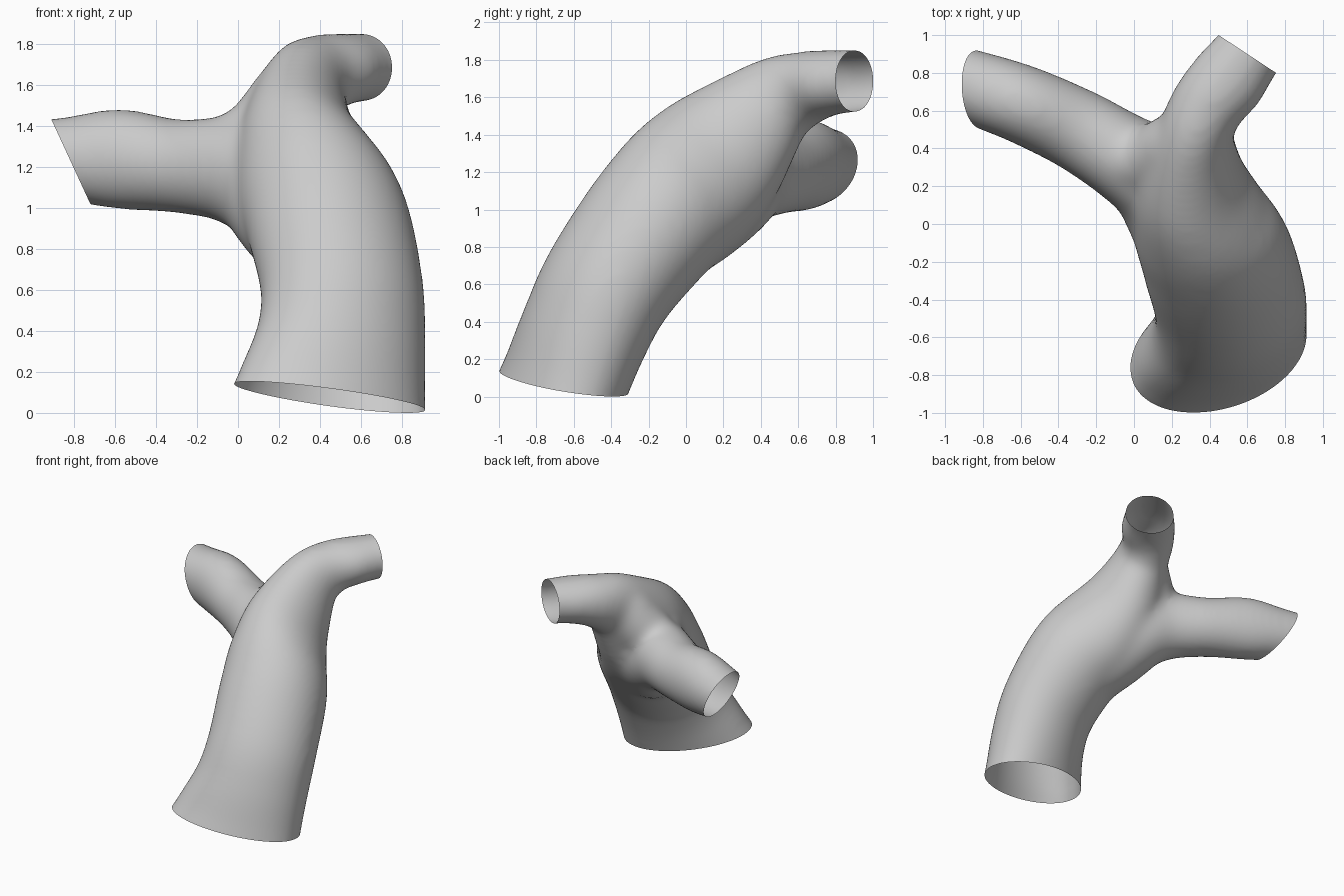
import bpy, bmesh, math
from mathutils import Vector

SIDES, STEPS = 48, 6

cube = bpy.data.objects.get("Cube")
if cube:
    bpy.data.objects.remove(cube, do_unlink=True)

# Rings: centre x, y, z, half width, half depth, heading of the width axis in degrees
TRUNK = [
    (.43, -.71, -.08, .53, .32, 22),
    (.46, -.65, .08, .487, .315, 22),
    (.505, -.54, .35, .43, .33, 25),
    (.508, -.41, .61, .41, .35, 28),
    (.44, -.175, .925, .405, .385, 26),
    (.35, .015, 1.12, .365, .41, 10),
    (.30, .215, 1.325, .293, .37, -10),
    (.322, .46, 1.56, .206, .26, -25),
    (.39, .63, 1.645, .198, .205, -32),
    (.50, .765, 1.677, .208, .178, -36),
    (.60, .90, 1.687, .188, .168, -34),
    (.71, 1.04, 1.69, .188, .168, -34),
]
BRANCH = [
    (.41, -.20, .87, .32, .33, 35),
    (.29, .02, 1.01, .31, .34, 45),
    (.15, .22, 1.135, .285, .315, 50),
    (-.05, .35, 1.19, .237, .262, 58),
    (-.30, .50, 1.205, .22, .23, 63),
    (-.58, .63, 1.24, .21, .247, 66),
    (-.82, .715, 1.24, .20, .21, 68),
    (-1.05, .80, 1.245, .175, .18, 68),
]
SHOULDER = [
    (-.12, .36, 1.22, .16, .19, 112),
    (.10, .34, 1.33, .19, .205, 112),
    (.20, .385, 1.44, .195, .21, 112),
    (.29, .44, 1.55, .19, .21, 112),
    (.37, .54, 1.61, .16, .17, 112),
]
# Open ends: point on the cut, outward direction
CUTS = [
    ((.455, -.65, .075), (-.11, -.131, -1)),
    ((.60, .90, 1.68), (.55, .835, 0)),
    ((-.82, .71, 1.235), (-.91, 0, -.42)),
]


def spline(keys):
    """Smoothly resample the ring list."""
    pts = [keys[0]] + list(keys) + [keys[-1]]
    out = []
    for i in range(1, len(pts) - 2):
        for s in range(STEPS):
            t = s / STEPS
            out.append([.5 * (2 * b + (c - a) * t + (2 * a - 5 * b + 4 * c - d) * t ** 2
                              + (3 * b - a - 3 * c + d) * t ** 3)
                        for a, b, c, d in zip(*pts[i - 1:i + 3])])
    return out + [list(keys[-1])]


def loft(bm, keys):
    """Closed tube of elliptical rings along a path."""
    rows = spline(keys)
    centres = [Vector(r[:3]) for r in rows]
    rings = []
    for i, (c, r) in enumerate(zip(centres, rows)):
        tangent = (centres[min(i + 1, len(rows) - 1)] - centres[max(i - 1, 0)]).normalized()
        ang = math.radians(r[5])
        side = Vector((math.cos(ang), math.sin(ang), 0))
        side = (side - tangent * side.dot(tangent)).normalized()
        up = tangent.cross(side)
        turn = [2 * math.pi * k / SIDES for k in range(SIDES)]
        rings.append([bm.verts.new(c + side * r[3] * math.cos(t) + up * r[4] * math.sin(t))
                      for t in turn])
    for lower, upper in zip(rings, rings[1:]):
        for k in range(SIDES):
            n = (k + 1) % SIDES
            bm.faces.new((lower[k], lower[n], upper[n], upper[k]))
    bm.faces.new(rings[0][::-1])
    bm.faces.new(rings[-1])


# Trunk, side branch and the web between them as overlapping solids
bm = bmesh.new()
for keys in (TRUNK, BRANCH, SHOULDER):
    loft(bm, keys)
bmesh.ops.recalc_face_normals(bm, faces=bm.faces)
mesh = bpy.data.meshes.new("forked_tube")
bm.to_mesh(mesh)
bm.free()
tube = bpy.data.objects.new("forked_tube", mesh)
bpy.context.collection.objects.link(tube)

# Fuse them into one skin with a soft crotch
remesh = tube.modifiers.new("fuse", 'REMESH')
remesh.mode = 'VOXEL'
remesh.voxel_size = .022
soften = tube.modifiers.new("soften", 'SMOOTH')
soften.factor = .5
soften.iterations = 40
evaluated = tube.evaluated_get(bpy.context.evaluated_depsgraph_get())
skin = bpy.data.meshes.new_from_object(evaluated)
tube.modifiers.clear()
tube.data = skin

# Cut the three ends open
bm = bmesh.new()
bm.from_mesh(skin)
for point, outward in CUTS:
    bmesh.ops.bisect_plane(bm, geom=bm.verts[:] + bm.edges[:] + bm.faces[:],
                           plane_co=point, plane_no=Vector(outward).normalized(),
                           clear_outer=True)
for f in bm.faces:
    f.smooth = True
bm.to_mesh(skin)
bm.free()

# Plain grey
grey = bpy.data.materials.new("light_grey")
grey.use_nodes = True
colour = (.6, .6, .6, 1)
grey.diffuse_color = colour
grey.node_tree.nodes["Principled BSDF"].inputs["Base Color"].default_value = colour
skin.materials.clear()
skin.materials.append(grey)
